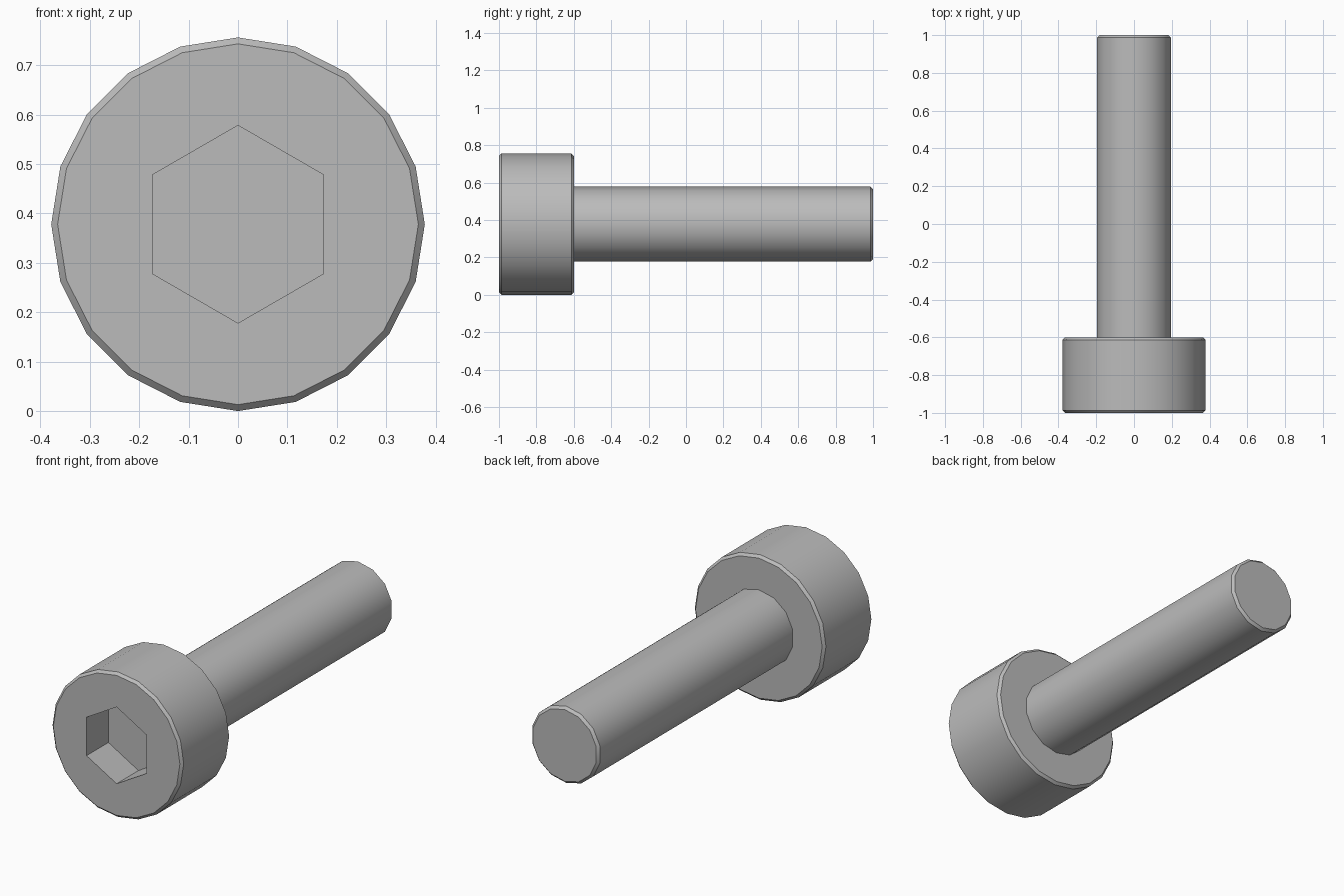
import bpy
import bmesh
from math import cos, sin, pi, radians

AXIS_Z = 0.378   # height of the bolt axis
CHAMFER = 0.013

default = bpy.data.objects.get("Cube")
if default:
    bpy.data.objects.remove(default, do_unlink=True)

# Plain grey metal
steel = bpy.data.materials.new("grey steel")
steel.use_nodes = True
steel.diffuse_color = (0.5, 0.5, 0.5, 1)
steel.node_tree.nodes["Principled BSDF"].inputs["Base Color"].default_value = (0.5, 0.5, 0.5, 1)


def turned_part(name, sides, profile):
    """Closed solid turned about the y axis from (radius, y) pairs, a corner on top."""
    bm = bmesh.new()
    angles = [pi / 2 + 2 * pi * i / sides for i in range(sides)]
    rings = [[bm.verts.new((r * cos(a), y, AXIS_Z + r * sin(a))) for a in angles]
             for r, y in profile]
    for low, high in zip(rings, rings[1:]):
        for i in range(sides):
            j = (i + 1) % sides
            bm.faces.new((low[i], low[j], high[j], high[i]))
    bm.faces.new(rings[0])
    bm.faces.new(rings[-1])
    bmesh.ops.recalc_face_normals(bm, faces=bm.faces)
    mesh = bpy.data.meshes.new(name)
    bm.to_mesh(mesh)
    bm.free()
    mesh.materials.append(steel)
    obj = bpy.data.objects.new(name, mesh)
    bpy.context.collection.objects.link(obj)
    return obj


def activate(obj):
    bpy.ops.object.select_all(action="DESELECT")
    obj.select_set(True)
    bpy.context.view_layer.objects.active = obj


# Cylindrical head, chamfered at both ends
R = 0.378
head = turned_part("head", 20, [(R - CHAMFER, -1), (R, -1 + CHAMFER),
                                (R, -0.6 - CHAMFER), (R - CHAMFER, -0.6)])

# Shank, chamfered at the tip and rooted in the head
S = 0.2
shank = turned_part("shank", 14, [(S, -0.61), (S, 1 - CHAMFER), (S - CHAMFER, 1)])

# Hexagonal drive socket cut into the head
cutter = turned_part("socket_cutter", 6, [(S, -1.1), (S, -0.82)])
cutter.hide_render = True
cut = head.modifiers.new("socket", "BOOLEAN")
cut.operation = "DIFFERENCE"
cut.solver = "EXACT"
cut.object = cutter
activate(head)
bpy.ops.object.modifier_apply(modifier=cut.name)
bpy.data.objects.remove(cutter, do_unlink=True)

# Smooth round walls, crisp edges
for part in (head, shank):
    activate(part)
    bpy.ops.object.shade_smooth_by_angle(angle=radians(30))
